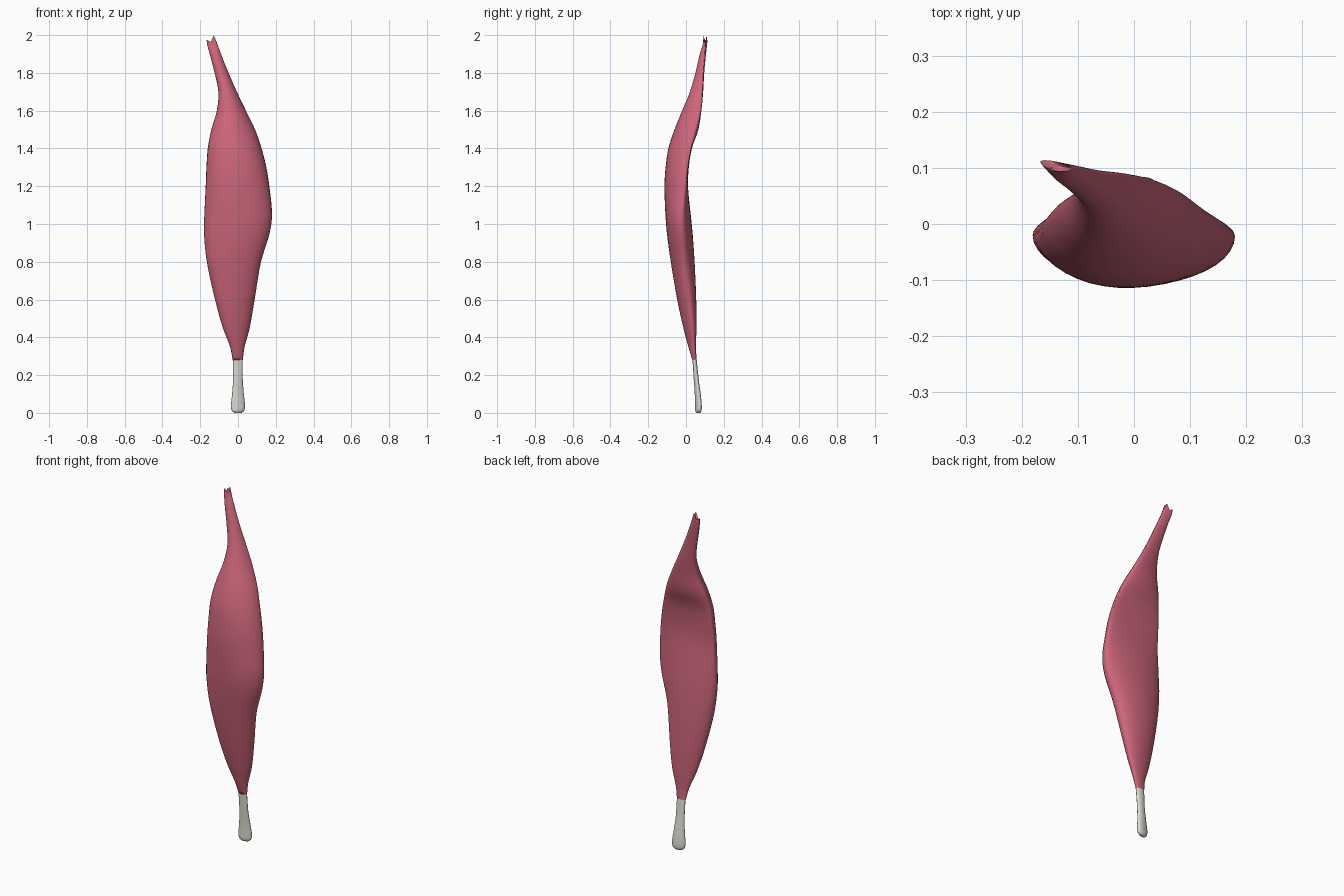
import bpy, bmesh, math

if "Cube" in bpy.data.objects:
    bpy.data.objects.remove(bpy.data.objects["Cube"])


def spline(rows, k, t):
    # Catmull-Rom between section rows k and k+1 (uneven z spacing)
    p0, p1 = rows[max(k - 1, 0)], rows[k]
    p2, p3 = rows[k + 1], rows[min(k + 2, len(rows) - 1)]
    h = p2[0] - p1[0]
    out = [p1[0] + h * t]
    for i in range(1, len(p1)):
        m1 = (p2[i] - p0[i]) / (p2[0] - p0[0]) * h
        m2 = (p3[i] - p1[i]) / (p3[0] - p1[0]) * h
        out.append((2*t**3 - 3*t*t + 1) * p1[i] + (t**3 - 2*t*t + t) * m1
                   + (3*t*t - 2*t**3) * p2[i] + (t**3 - t*t) * m2)
    return out


def loft(name, rows, color, steps=4, n=40, notch=0.0):
    # row: z, left edge x/y, right edge x/y, front bulge, back bulge
    secs = [spline(rows, k, j / steps) for k in range(len(rows) - 1) for j in range(steps)]
    secs.append(rows[-1])
    bm = bmesh.new()
    rings = []
    for s in secs:
        z, xl, yl, xr, yr, front, back = s
        ring = []
        for i in range(n):
            a = 2 * math.pi * i / n
            c, q = math.cos(a), math.sin(a)
            u = (c + 1) / 2
            y = yl + (yr - yl) * u + (back * q if q > 0 else front * q)
            dz = 0
            if notch and s is secs[-1]:      # forked upper end
                dz = notch * (1 - abs(c - 0.4) / 0.6 if c > -0.2 else -0.45 * (c + 0.2))
            ring.append(bm.verts.new((xl + (xr - xl) * u, y, z + dz)))
        rings.append(ring)
    for r0, r1 in zip(rings, rings[1:]):
        for i in range(n):
            j = (i + 1) % n
            bm.faces.new((r0[i], r0[j], r1[j], r1[i]))
    for ring, z in ((rings[0], secs[0][0]), (rings[-1], secs[-1][0])):
        c = bm.verts.new((sum(v.co.x for v in ring) / n, sum(v.co.y for v in ring) / n, z))
        for i in range(n):
            bm.faces.new((ring[i], ring[(i + 1) % n], c))
    bmesh.ops.recalc_face_normals(bm, faces=bm.faces)
    me = bpy.data.meshes.new(name)
    bm.to_mesh(me)
    bm.free()
    ob = bpy.data.objects.new(name, me)
    bpy.context.collection.objects.link(ob)
    mat = bpy.data.materials.new(name + "_colour")
    mat.diffuse_color = color
    mat.use_nodes = True
    mat.node_tree.nodes["Principled BSDF"].inputs["Base Color"].default_value = mat.diffuse_color
    me.materials.append(mat)
    bpy.ops.object.select_all(action='DESELECT')
    ob.select_set(True)
    bpy.context.view_layer.objects.active = ob
    bpy.ops.object.shade_smooth_by_angle(angle=math.radians(75))
    return ob


# Fleshy belly, bulging forward with a flattened upper back
belly = [
    (0.28, -.028, .046, .025, .046, .012, .010),
    (0.35, -.042, .035, .035, .042, .026, .014),
    (0.45, -.080, .020, .062, .036, .041, .026),
    (0.60, -.122, .003, .088, .018, .057, .043),
    (0.80, -.165, -.015, .122, -.010, .068, .058),
    (0.95, -.180, -.020, .167, -.022, .080, .056),
    (1.05, -.178, -.020, .180, -.022, .088, .046),
    (1.20, -.171, -.016, .166, -.004, .104, .020),
    (1.30, -.167, -.006, .150, .008, .109, .012),
    (1.40, -.160, .004, .125, .024, .107, .014),
    (1.50, -.141, .024, .090, .047, .096, .028),
    (1.60, -.112, .047, .042, .072, .079, .018),
    (1.70, -.104, .070, -.006, .084, .056, .012),
    (1.80, -.124, .083, -.050, .089, .036, .010),
    (1.90, -.150, .098, -.090, .096, .024, .009),
    (1.962, -.167, .111, -.112, .100, .011, .006),
]
loft("muscle_belly", belly, (0.6, 0.13, 0.19, 1), notch=0.038)

# Pale lower tendon, flaring to a rounded foot
tendon = [
    (0.00, -.020, .062, .020, .070, .010, .010),
    (0.012, -.033, .060, .033, .072, .016, .015),
    (0.04, -.037, .059, .037, .073, .017, .016),
    (0.10, -.031, .057, .031, .067, .015, .015),
    (0.18, -.026, .052, .025, .056, .013, .013),
    (0.285, -.028, .046, .025, .046, .012, .010),
]
loft("lower_tendon", tendon, (0.72, 0.72, 0.66, 1))
